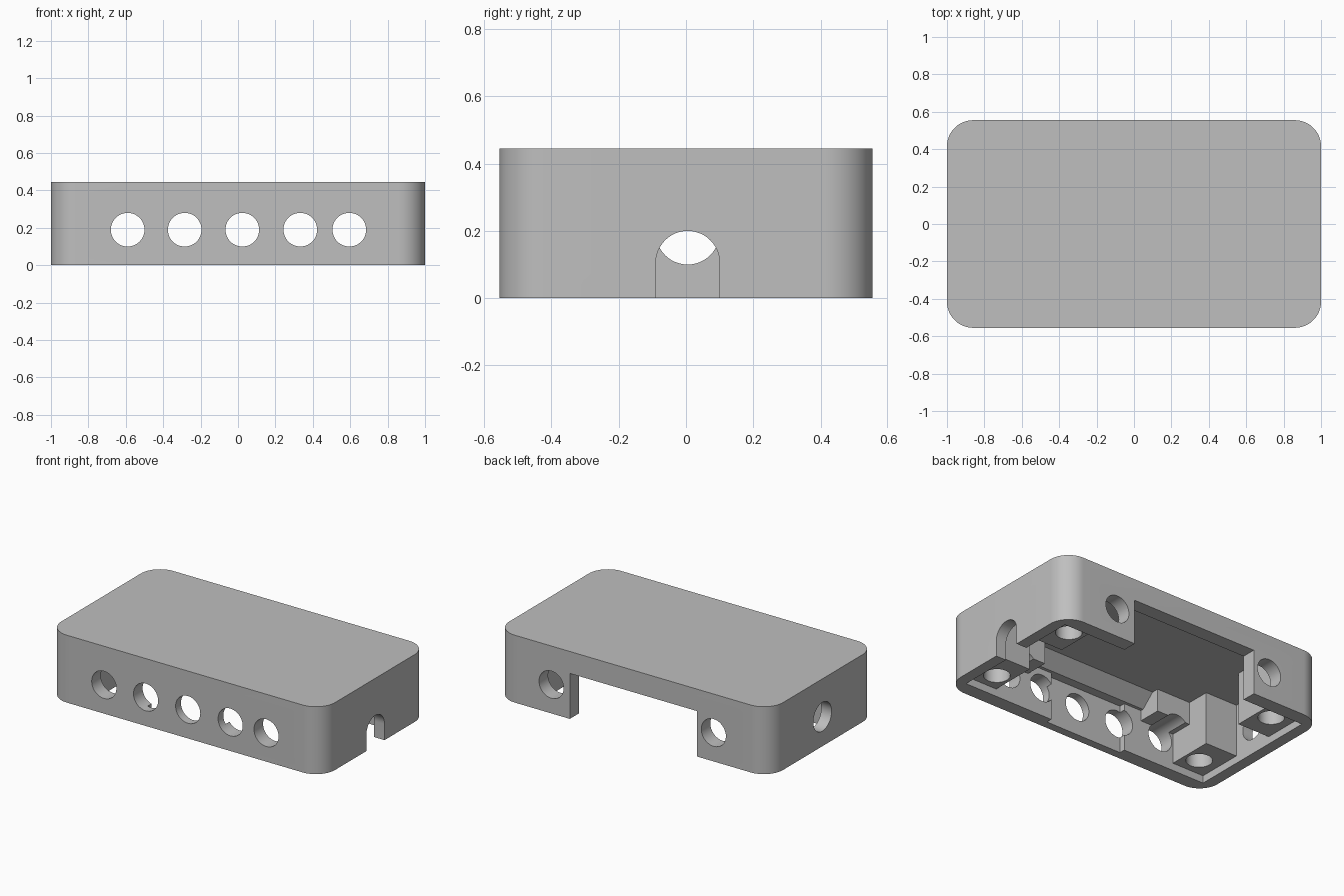
import bpy, bmesh, math
from mathutils import Vector

if "Cube" in bpy.data.objects:
    bpy.data.objects.remove(bpy.data.objects["Cube"])

grey = bpy.data.materials.new("light_grey")
grey.diffuse_color = (0.52, 0.52, 0.52, 1)
grey.use_nodes = True
grey.node_tree.nodes["Principled BSDF"].inputs["Base Color"].default_value = grey.diffuse_color

W, D, H, R = 1.0, 0.555, 0.445, 0.14      # half width, half depth, height, corner radius
IX, IY, CEIL = 0.925, 0.46, 0.40          # inner half sizes and ceiling height


def prism(name, points, direction):
    """Extrude a closed 3D polygon along a direction."""
    bm = bmesh.new()
    face = bm.faces.new([bm.verts.new(p) for p in points])
    ext = bmesh.ops.extrude_face_region(bm, geom=[face])
    verts = [g for g in ext["geom"] if isinstance(g, bmesh.types.BMVert)]
    bmesh.ops.translate(bm, vec=Vector(direction), verts=verts)
    bmesh.ops.recalc_face_normals(bm, faces=bm.faces)
    mesh = bpy.data.meshes.new(name)
    bm.to_mesh(mesh)
    bm.free()
    ob = bpy.data.objects.new(name, mesh)
    bpy.context.collection.objects.link(ob)
    return ob


def box(name, x0, x1, y0, y1, z0, z1):
    pts = [(x0, y0, z0), (x1, y0, z0), (x1, y1, z0), (x0, y1, z0)]
    return prism(name, pts, (0, 0, z1 - z0))


def circle(r, n=48):
    return [(r * math.cos(2 * math.pi * i / n), r * math.sin(2 * math.pi * i / n)) for i in range(n)]


def combine(body, tool, op):
    """Apply a boolean and discard the tool."""
    mod = body.modifiers.new(op, 'BOOLEAN')
    mod.operation, mod.object, mod.solver = op, tool, 'EXACT'
    bpy.context.view_layer.objects.active = body
    bpy.ops.object.modifier_apply(modifier=mod.name)
    bpy.data.objects.remove(tool)


def cut(tool):
    combine(case, tool, 'DIFFERENCE')


def add(tool):
    combine(case, tool, 'UNION')


# Outer shell with rounded vertical corners
outline = []
for k, (sx, sy) in enumerate([(1, 1), (-1, 1), (-1, -1), (1, -1)]):
    for i in range(17):
        a = math.pi / 2 * (k + i / 16)
        outline.append((sx * (W - R) + R * math.cos(a), sy * (D - R) + R * math.sin(a), 0))
case = prism("enclosure", outline, (0, 0, H))

# Hollow interior, open underneath
cut(box("cavity", -IX, IX, -IY, IY, -0.1, CEIL))

# Sloped strip where the front wall meets the ceiling
add(prism("front_slope", [(-0.95, -0.5, 0.32), (-0.95, -0.44, 0.32), (-0.95, -0.34, CEIL + 0.01),
                          (-0.95, -0.5, CEIL + 0.01)], (1.9, 0, 0)))

# Four corner screw posts, recessed below the rim, and two front shelves
for sx in (-1, 1):
    for sy in (-1, 1):
        xs, ys = sorted((sx * 0.69, sx * 0.95)), sorted((sy * 0.15, sy * 0.50))
        add(box("screw_post", *xs, *ys, 0.05, CEIL + 0.02))
    xs = sorted((sx * 0.44, sx * 0.72))
    add(box("front_shelf", *xs, -0.49, -0.305, 0.25, CEIL + 0.015))

# Thinner middle part of the front wall
cut(box("front_pocket", -0.31, 0.26, -0.50, -0.40, -0.1, 0.32))

# Wide opening in the back wall
cut(box("back_opening", -0.47, 0.46, 0.40, 0.70, -0.1, 0.30))

# Screw holes
for sx in (-1, 1):
    for sy in (-1, 1):
        cut(prism("screw_hole", [(sx * 0.79 + u, sy * 0.335 + v, -0.1) for u, v in circle(0.08)], (0, 0, 0.45)))

# Round holes in the front wall, and the outer pair repeated in the back wall
for x in (-0.59, -0.285, 0.023, 0.333, 0.595):
    cut(prism("front_hole", [(x + u, -0.7, 0.19 + v) for u, v in circle(0.09)], (0, 0.42, 0)))
for x in (-0.59, 0.595):
    cut(prism("back_hole", [(x + u, 0.28, 0.19 + v) for u, v in circle(0.09)], (0, 0.42, 0)))

# Round hole on the left end, arched cable slot on the right end
cut(prism("left_hole", [(-1.2, 0.005 + u, 0.195 + v) for u, v in circle(0.095)], (0.4, 0, 0)))
arch = [(0.8, 0.005 + 0.095 * math.cos(math.pi * i / 24), 0.105 + 0.095 * math.sin(math.pi * i / 24))
        for i in range(25)]
cut(prism("cable_slot", arch + [(0.8, -0.09, -0.1), (0.8, 0.10, -0.1)], (0.4, 0, 0)))

# Finish: one colour, smooth curves with sharp edges
case.data.materials.clear()
case.data.materials.append(grey)
for p in case.data.polygons:
    p.material_index = 0
bpy.ops.object.select_all(action='DESELECT')
case.select_set(True)
bpy.context.view_layer.objects.active = case
bpy.ops.object.shade_smooth_by_angle(angle=math.radians(30))
